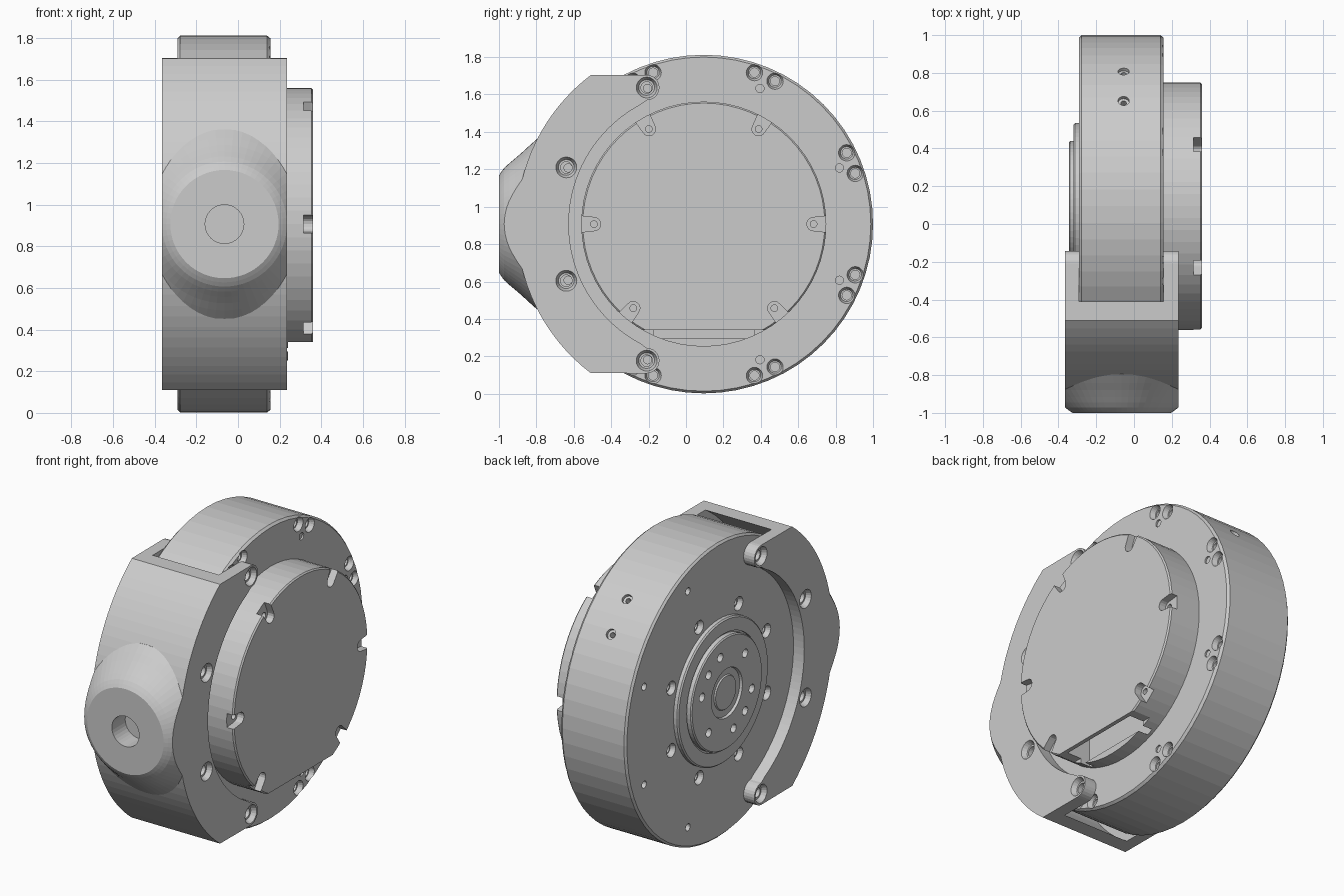
import bpy, bmesh
from math import sin, cos, pi, radians, atan2
from mathutils import Matrix, Vector

if "Cube" in bpy.data.objects:
    bpy.data.objects.remove(bpy.data.objects["Cube"])

CY, CZ = 0.095, 0.907          # disc axis (runs along x)
BX = -0.065                    # middle of the bracket in x
TO_X = Matrix.Rotation(pi / 2, 4, 'Y')


def polar(r, deg):
    a = radians(deg)
    return CY + r * cos(a), CZ + r * sin(a)


def lathe(bm, profile, mat, n):
    """Closed solid of revolution from (radius, height) points along local z."""
    rings = [[bm.verts.new(mat @ Vector((r * cos(2 * pi * i / n), r * sin(2 * pi * i / n), h)))
              for i in range(n)] for r, h in profile]
    for a, b in zip(rings, rings[1:]):
        for i in range(n):
            bm.faces.new((a[i], a[(i + 1) % n], b[(i + 1) % n], b[i]))
    bm.faces.new(rings[0])
    bm.faces.new(rings[-1])


def lathe_x(bm, profile, y=CY, z=CZ, n=64):
    lathe(bm, profile, Matrix.Translation((0, y, z)) @ TO_X, n)


def prism(bm, pts, x0, x1):
    """Extrude a (y, z) outline along x."""
    a = [bm.verts.new((x0, y, z)) for y, z in pts]
    b = [bm.verts.new((x1, y, z)) for y, z in pts]
    bm.faces.new(a)
    bm.faces.new(b)
    for i in range(len(pts)):
        j = (i + 1) % len(pts)
        bm.faces.new((a[i], a[j], b[j], b[i]))


def box(bm, x0, x1, y0, y1, z0, z1):
    prism(bm, [(y0, z0), (y1, z0), (y1, z1), (y0, z1)], x0, x1)


def screw(bm, y, z, r, x, s, depth, n=20):
    """Stepped screw recess, entering face x; s is the outward direction."""
    lathe_x(bm, [(r, x + s * 0.01), (r, x), (r * .75, x - s * .03),
                 (r * .55, x - s * .03), (r * .55, x - s * depth)], y, z, n)


def make(name, fill):
    bm = bmesh.new()
    fill(bm)
    bmesh.ops.recalc_face_normals(bm, faces=bm.faces)
    me = bpy.data.meshes.new(name)
    bm.to_mesh(me)
    bm.free()
    ob = bpy.data.objects.new(name, me)
    bpy.context.collection.objects.link(ob)
    return ob


def boolean(ob, fill, op='DIFFERENCE'):
    other = fill if isinstance(fill, bpy.types.Object) else make("cutter", fill)
    other.hide_render = True
    m = ob.modifiers.new("cut", 'BOOLEAN')
    m.operation, m.solver, m.object = op, 'EXACT', other
    bpy.context.view_layer.objects.active = ob
    bpy.ops.object.modifier_apply(modifier=m.name)
    bpy.data.objects.remove(other)


# main disc with screw circles
disc = make("housing_disc", lambda bm: lathe_x(
    bm, [(.893, -.29), (.905, -.278), (.905, .14), (.893, .155)]))


def disc_holes(bm):
    for k in range(8):
        mid = 22.5 + 45 * k
        for d in (-4, 4):
            screw(bm, *polar(.854, mid + d), .044, .155, 1, .07)
        y, z = polar(.785, mid)
        lathe_x(bm, [(.022, .17), (.022, .145)], y, z, 16)
        lathe_x(bm, [(.022, -.3), (.022, -.25)], y, z, 16)
        screw(bm, *polar(.5, mid), .042, -.29, -1, .07)
    for deg in (38, 52):       # radial ports on the rim
        a = radians(deg)
        mat = Matrix.Translation((-.055, CY, CZ)) @ Matrix.Rotation(a - pi / 2, 4, 'X')
        lathe(bm, [(.03, .95), (.03, .885), (.015, .885), (.015, .83)], mat, 16)


boolean(disc, disc_holes)

# stepped output flange on the back side
flange = make("output_flange", lambda bm: lathe_x(
    bm, [(.44, -.28), (.44, -.312), (.432, -.32), (.355, -.32), (.355, -.31),
         (.345, -.31), (.345, -.338), (.338, -.345), (.15, -.345), (.145, -.33),
         (.105, -.33), (.1, -.338)]))


def flange_holes(bm):
    for a in (45, 105, 135, 165, 225, 285, 315, 345):
        lathe_x(bm, [(.026, -.36), (.026, -.295)], *polar(.25, 180 - a), 16)


boolean(flange, flange_holes)

# round cover with a flat lower side and connector window
cover = make("round_cover", lambda bm: lathe_x(
    bm, [(.655, .14), (.655, .352), (.647, .36)]))
boolean(cover, lambda bm: box(bm, .24, .45, -1, 1, -.2, .34))
boolean(cover, lambda bm: box(bm, .175, .335, CY - .27, CY + .27, .295, .52))
TABS = (0, 60, 120, 180, 230, 310)


def cover_slots(bm):
    for t in TABS:
        a = radians(t)
        pts = [(.72, .05), (.59, .036)]
        pts += [(.587 - .036 * sin(pi * i / 8), .036 * cos(pi * i / 8)) for i in range(1, 8)]
        pts += [(.59, -.036), (.72, -.05)]
        prism(bm, [(CY + u * cos(a) - v * sin(a), CZ + u * sin(a) + v * cos(a))
                   for u, v in pts], .315, .4)


def cover_screws(bm):
    for t in TABS:
        lathe_x(bm, [(.018, .33), (.018, .28)], *polar(.587, t), 14)


boolean(cover, cover_slots)
boolean(cover, cover_screws)

# clamp bracket: C-shaped outline with rounded ends
EAR_Y, EAR_DZ, EAR_R = -.21, .73, .068


def bracket_outline():
    edge = atan2(.797, -.605) * 180 / pi
    pts = [polar(1.0, edge + (360 - 2 * edge) * i / 32) for i in range(33)]
    ear = [(EAR_Y + EAR_R * sin(pi * i / 12), EAR_DZ + EAR_R * cos(pi * i / 12)) for i in range(13)]
    pts += [(y, CZ - d) for y, d in ear]
    pts += [polar(.722, 245 - 130 * i / 40) for i in range(1, 40)]
    pts += [(y, CZ + d) for y, d in reversed(ear)]
    return pts


bracket = make("clamp_bracket", lambda bm: prism(bm, bracket_outline(), BX - .3, BX + .3))

# flared round mounting pad on the front
flare = make("mount_pad", lambda bm: lathe(
    bm, [(.26, 1.0), (.28, .987), (.3, .972), (.325, .945), (.35, .915), (.38, .88),
         (.415, .842), (.455, .797), (.455, .72)],
    Matrix.Translation((BX, 0, CZ)) @ Matrix.Rotation(pi / 2, 4, 'X'), 64))
boolean(flare, lambda bm: box(bm, BX - .3, BX + .3, -1.2, 0, 0, 2), 'INTERSECT')
boolean(bracket, flare, 'UNION')

# slot for the disc, pad bore and bracket screws
boolean(bracket, lambda bm: lathe_x(bm, [(.945, -.292), (.945, .157)]))
boolean(bracket, lambda bm: lathe(
    bm, [(.093, 1.1), (.093, .87)],
    Matrix.Translation((BX, 0, CZ)) @ Matrix.Rotation(pi / 2, 4, 'X'), 32))


def bracket_holes(bm):
    for s in (-1, 1):
        for y, dz in ((EAR_Y, EAR_DZ), (-.64, .303)):
            for side in (-1, 1):
                screw(bm, y, CZ + side * dz, .056, BX + s * .3, s, .1)


boolean(bracket, bracket_holes)
